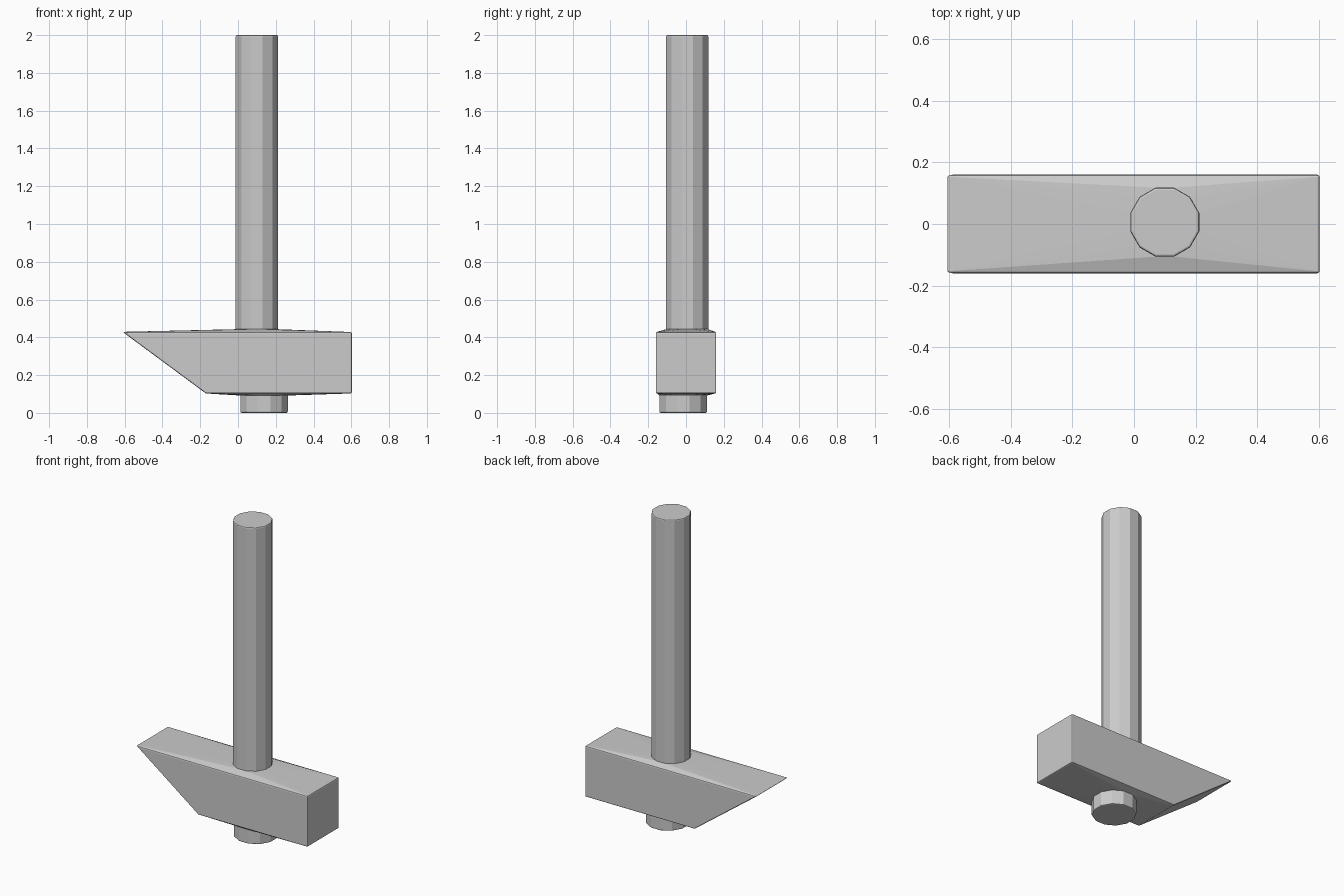
import bpy, bmesh, math

if "Cube" in bpy.data.objects:
    bpy.data.objects.remove(bpy.data.objects["Cube"])

SIDES = 12
TOP_Z, LOW_Z = 0.443, 0.092
TOP_RING = (0.10, 0.006, 0.116)     # centre x, centre y, radius
LOW_RING = (0.138, -0.015, 0.13)


def ring(spec, z):
    cx, cy, r = spec
    return [(cx + r * math.cos(2 * math.pi * (i + 0.5) / SIDES),
             cy + r * math.sin(2 * math.pi * (i + 0.5) / SIDES), z) for i in range(SIDES)]


def finish(name, bm):
    bmesh.ops.recalc_face_normals(bm, faces=bm.faces[:])
    me = bpy.data.meshes.new(name)
    bm.to_mesh(me)
    bm.free()
    ob = bpy.data.objects.new(name, me)
    bpy.context.collection.objects.link(ob)
    bev = ob.modifiers.new("edge", 'BEVEL')
    bev.width = 0.007
    bev.segments = 2
    bev.limit_method = 'ANGLE'
    bev.angle_limit = math.radians(40)
    return ob


def shaft(name, spec, z_joint, z_end):
    # prism left open where it meets the head
    bm = bmesh.new()
    a = [bm.verts.new(p) for p in ring(spec, z_joint)]
    b = [bm.verts.new(p) for p in ring(spec, z_end)]
    for i in range(SIDES):
        j = (i + 1) % SIDES
        bm.faces.new((a[i], a[j], b[j], b[i]))
    cap = bm.faces.new(b if z_end > z_joint else b[::-1])
    ob = finish(name, bm)
    # outward normals regardless of recalculation
    me = ob.data
    up = 1 if z_end > z_joint else -1
    if me.polygons[-1].normal.z * up < 0:
        me.flip_normals()
    return ob


# Head: wedge-nosed block whose top and bottom rise gently to the shaft
bm = bmesh.new()
profile = [(-0.61, 0.428), (0.603, 0.428), (0.603, 0.103), (-0.172, 0.103)]
for x, z in profile:
    for y in (-0.16, 0.16):
        bm.verts.new((x, y, z))
for p in ring(TOP_RING, TOP_Z) + ring(LOW_RING, LOW_Z):
    bm.verts.new(p)
bmesh.ops.convex_hull(bm, input=bm.verts[:])
inner = [f for f in bm.faces
         if all(v.co.z > TOP_Z - 1e-4 for v in f.verts)
         or all(v.co.z < LOW_Z + 1e-4 for v in f.verts)]
bmesh.ops.delete(bm, geom=inner, context='FACES')
bmesh.ops.dissolve_limit(bm, angle_limit=math.radians(0.2),
                         verts=bm.verts[:], edges=bm.edges[:])
finish("hammer_head", bm)

# Handle above and its stub below
shaft("handle", TOP_RING, TOP_Z, 2.0)
shaft("handle_stub", LOW_RING, LOW_Z, 0.0)
